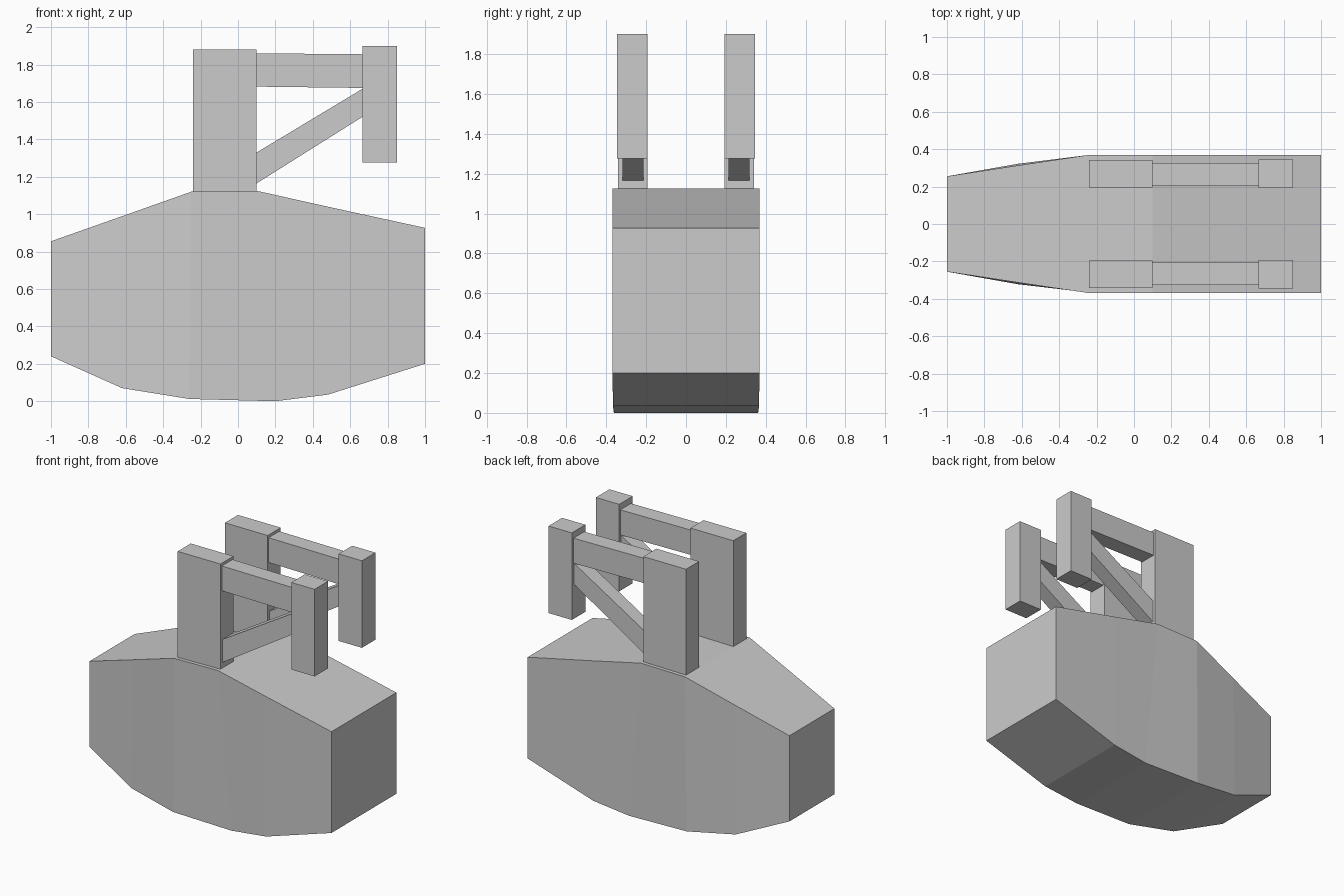
import bpy

if "Cube" in bpy.data.objects:
    bpy.data.objects.remove(bpy.data.objects["Cube"])


def make_object(name, verts, faces):
    mesh = bpy.data.meshes.new(name)
    mesh.from_pydata(verts, [], faces)
    mesh.update()
    obj = bpy.data.objects.new(name, mesh)
    bpy.context.collection.objects.link(obj)
    return obj


def prism(name, profile, y0, y1):
    """Extrude a counter-clockwise x/z profile from y0 to y1."""
    n = len(profile)
    verts = [(x, y, z) for y in (y0, y1) for x, z in profile]
    faces = [tuple(range(n)), tuple(range(2 * n - 1, n - 1, -1))]
    faces += [(i, i + n, (i + 1) % n + n, (i + 1) % n) for i in range(n)]
    return make_object(name, verts, faces)


def box(x0, x1, z0, z1):
    return [(x0, z0), (x1, z0), (x1, z1), (x0, z1)]


# Body: stations of (bottom x, z, half width, top x, z, half width)
stations = [
    (-1.00, 0.24, 0.255, -1.00, 0.855, 0.255),
    (-0.62, 0.07, 0.322, -0.62, 0.989, 0.313),
    (-0.26, 0.012, 0.364, -0.25, 1.12, 0.368),
    (0.20, 0.0, 0.361, 0.10, 1.125, 0.368),
    (0.48, 0.035, 0.367, 0.48, 1.04, 0.368),
    (1.00, 0.20, 0.368, 1.00, 0.927, 0.368),
]
verts, faces = [], []
for xb, zb, wb, xt, zt, wt in stations:
    verts += [(xb, -wb, zb), (xb, wb, zb), (xt, wt, zt), (xt, -wt, zt)]
for s in range(len(stations) - 1):
    a, b = 4 * s, 4 * s + 4
    for i in range(4):
        j = (i + 1) % 4
        faces.append((a + i, a + j, b + j, b + i))
e = len(verts) - 4
faces += [(3, 2, 1, 0), (e, e + 1, e + 2, e + 3)]
make_object("body", verts, faces)

# Frames on both sides: profile with inner and outer distance from centre
parts = {
    "column": (box(-0.24, 0.10, 1.12, 1.88), 0.194, 0.342),
    "upper_beam": ([(0.10, 1.682), (0.665, 1.675), (0.665, 1.855), (0.10, 1.86)], 0.205, 0.326),
    "brace": ([(0.10, 1.165), (0.665, 1.52), (0.665, 1.67), (0.10, 1.33)], 0.212, 0.318),
    "end_post": (box(0.665, 0.85, 1.275, 1.90), 0.192, 0.345),
}
for name, (profile, inner, outer) in parts.items():
    prism("front_" + name, profile, -outer, -inner)
    prism("back_" + name, profile, inner, outer)
